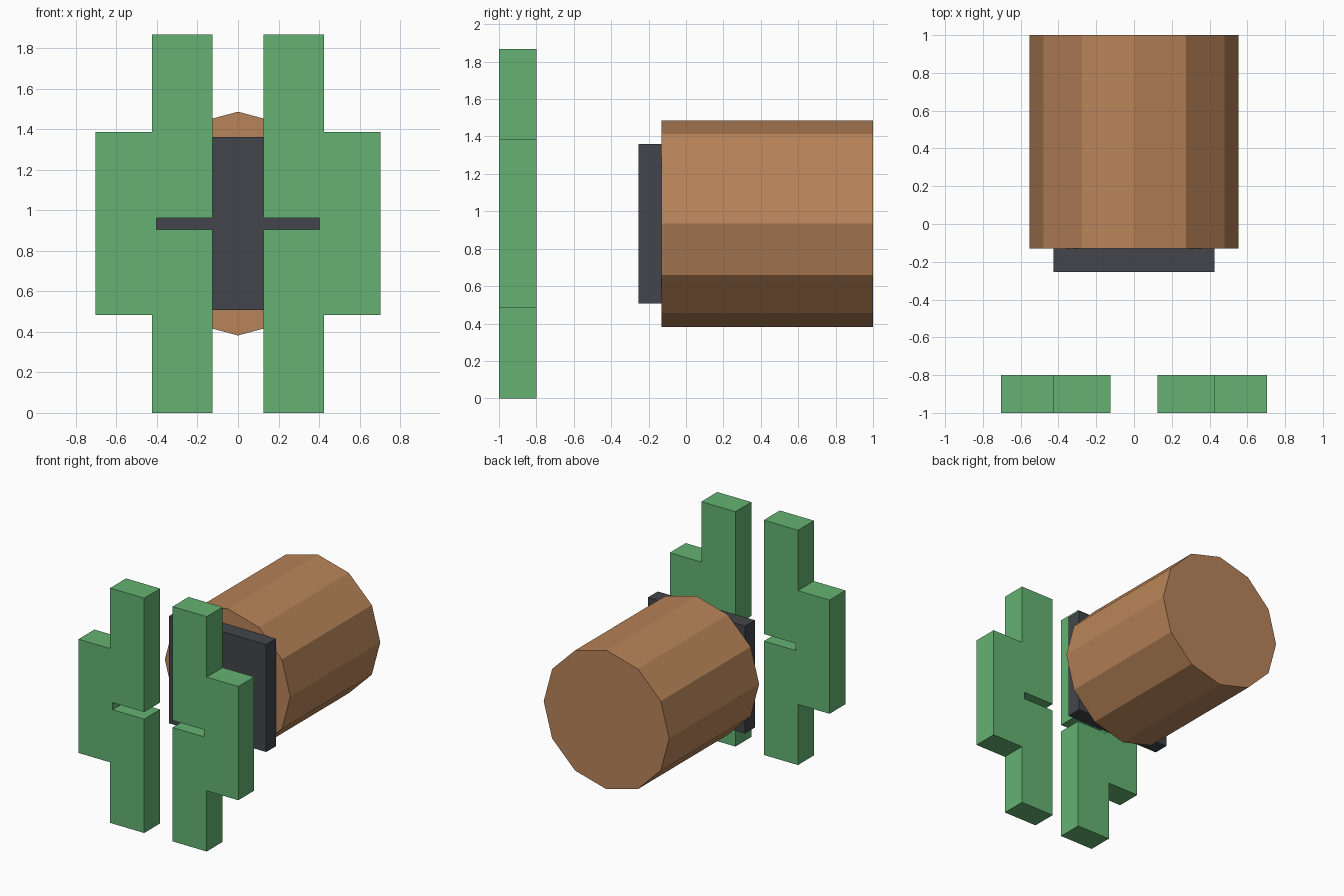
import bpy, bmesh, math

if "Cube" in bpy.data.objects:
    bpy.data.objects.remove(bpy.data.objects["Cube"])


def colour(name, rgb):
    mat = bpy.data.materials.new(name)
    mat.diffuse_color = (*rgb, 1)
    mat.use_nodes = True
    mat.node_tree.nodes["Principled BSDF"].inputs["Base Color"].default_value = mat.diffuse_color
    return mat


def prism(name, outline, y0, y1, mat):
    """Extrude an (x, z) outline along y."""
    bm = bmesh.new()
    face = bm.faces.new([bm.verts.new((x, y0, z)) for x, z in outline])
    new = bmesh.ops.extrude_face_region(bm, geom=[face])["geom"]
    verts = [v for v in new if isinstance(v, bmesh.types.BMVert)]
    bmesh.ops.translate(bm, verts=verts, vec=(0, y1 - y0, 0))
    bmesh.ops.recalc_face_normals(bm, faces=bm.faces)
    mesh = bpy.data.meshes.new(name)
    bm.to_mesh(mesh)
    bm.free()
    obj = bpy.data.objects.new(name, mesh)
    mesh.materials.append(mat)
    bpy.context.collection.objects.link(obj)
    return obj


green = colour("green", (0.13, 0.45, 0.17))
dark = colour("dark_grey", (0.055, 0.06, 0.07))
brown = colour("brown", (0.48, 0.23, 0.10))

MID = 0.934  # height of the shared axis

# Stepped front plates with an inner slot, mirrored left and right
half = [(0.125, 0), (0.425, 0), (0.425, 0.482), (0.703, 0.482),
        (0.703, 1.387), (0.425, 1.387), (0.425, 1.868), (0.125, 1.868),
        (0.125, 0.962), (0.403, 0.962), (0.403, 0.906), (0.125, 0.906)]
plates = prism("front_plates", half, -1.0, -0.8, green)
plates.modifiers.new("mirror", 'MIRROR').use_mirror_merge = False

# Square backing plate
s = 0.427
prism("backing_plate", [(-s, MID - s), (s, MID - s), (s, MID + s), (-s, MID + s)],
      -0.255, -0.131, dark)

# Twelve-sided drum
ring = [(0.552 * math.sin(i * math.tau / 12), MID + 0.552 * math.cos(i * math.tau / 12))
        for i in range(12)]
prism("drum", ring, -0.131, 1.0, brown)
